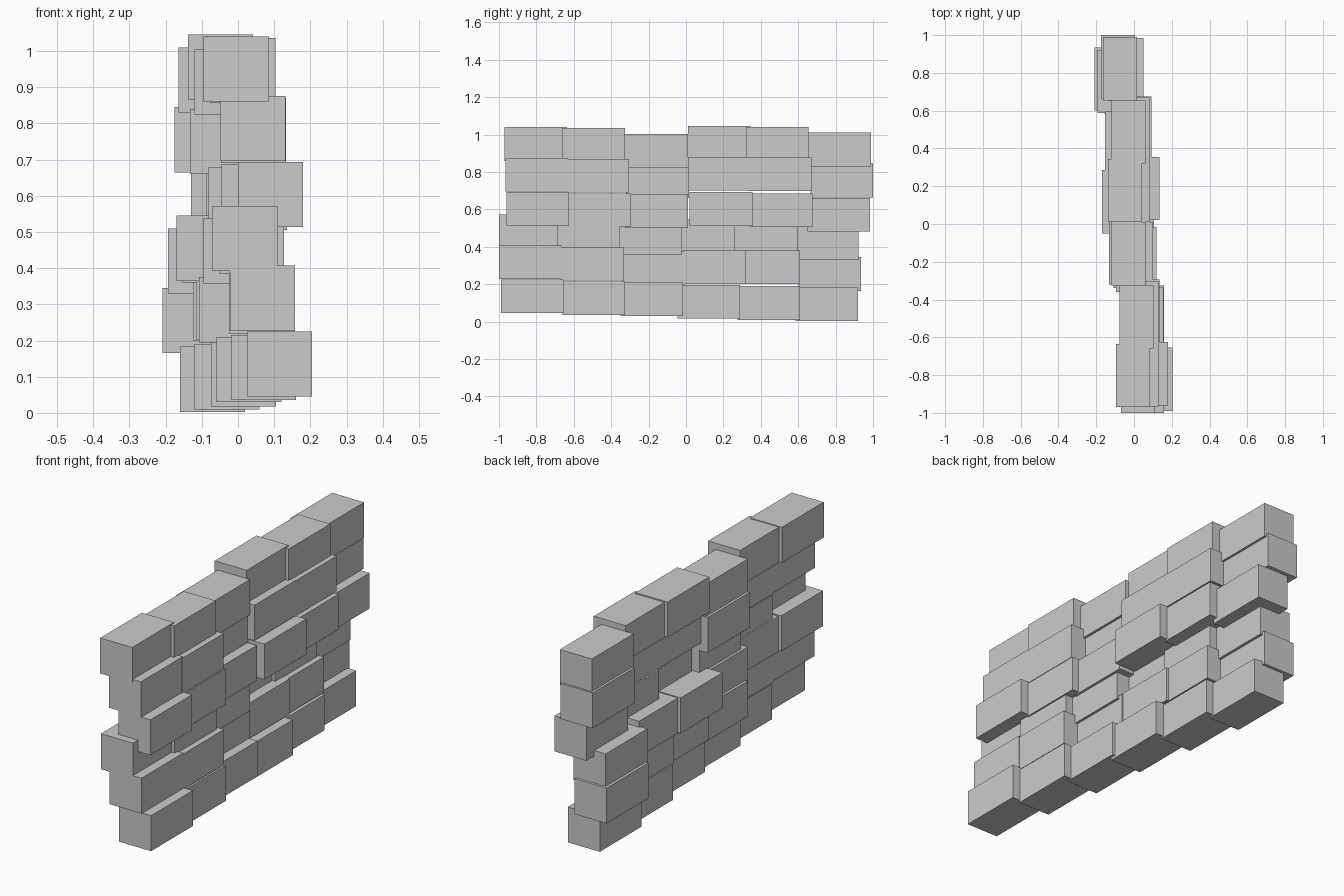
import bpy

# every brick has the same size
WIDTH, LENGTH, HEIGHT = 0.18, 0.335, 0.18

# loose courses, bottom to top: (left x, front y, bottom z) of each brick
courses = [
    [(.025, -.99, .045), (-.02, -.66, .035), (-.06, -.35, .03),
     (-.075, -.045, .017), (-.12, .275, .01), (-.16, .585, .003)],
    [(-.022, -1.0, .227), (-.024, -.67, .22), (-.108, -.34, .195),
     (-.115, -.015, .202), (-.125, .275, .2), (-.208, .6, .165)],
    [(-.07, -1.0, .392), (-.053, -.69, .385), (-.095, -.36, .357),
     (-.17, -.05, .365), (-.153, .26, .36), (-.194, .587, .33)],
    [(0, -.96, .514), (-.045, -.63, .506), (-.082, -.325, .5),
     (-.045, .02, .512), (-.087, .34, .505), (-.13, .65, .482)],
    [(-.049, -.965, .696), (-.047, -.64, .69), (-.133, -.32, .66),
     (-.095, .01, .7), (-.095, .335, .698), (-.176, .665, .665)],
    [(-.095, -.97, .86), (-.077, -.66, .856), (-.12, -.325, .824),
     (-.138, .01, .866), (-.12, .32, .86), (-.164, .655, .83)],
]


def brick(name, x, y, z):
    bpy.ops.mesh.primitive_cube_add(
        size=1, location=(x + WIDTH / 2, y + LENGTH / 2, z + HEIGHT / 2))
    ob = bpy.context.object
    ob.name = name
    ob.scale = (WIDTH, LENGTH, HEIGHT)
    bpy.ops.object.transform_apply(location=False, rotation=False, scale=True)


# lay the wall course by course
for row, course in enumerate(courses, 1):
    for col, corner in enumerate(course, 1):
        brick(f"brick_course{row}_{col}", *corner)
